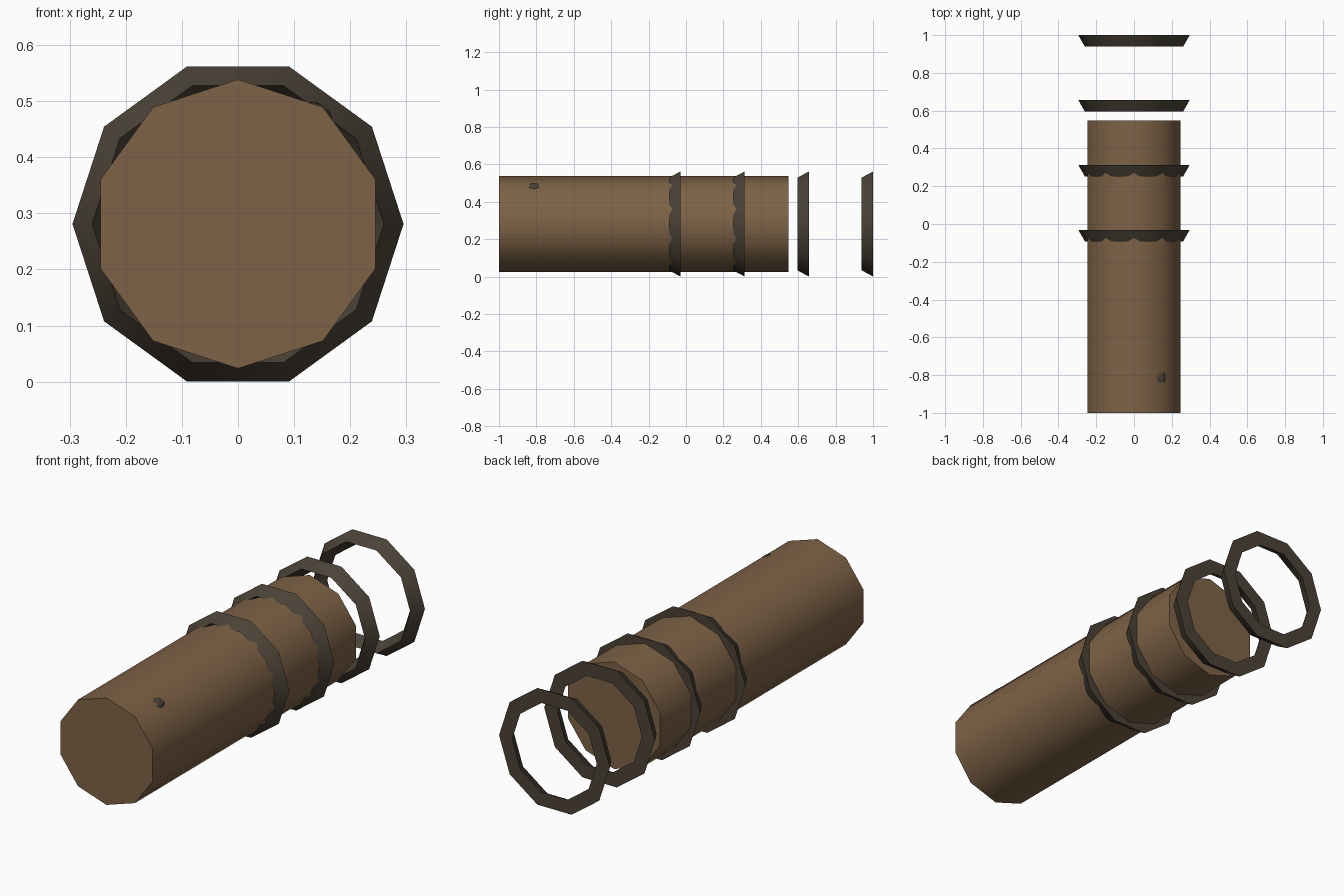
import bpy, bmesh, math
from mathutils import Matrix, Vector

if "Cube" in bpy.data.objects:
    bpy.data.objects.remove(bpy.data.objects["Cube"])

CZ = 0.281          # height of the shared axis
SIDES = 10


def material(name, rgb):
    m = bpy.data.materials.new(name)
    m.diffuse_color = (*rgb, 1)
    m.use_nodes = True
    m.node_tree.nodes["Principled BSDF"].inputs["Base Color"].default_value = m.diffuse_color
    return m


brown = material("bark brown", (0.209, 0.124, 0.062))
dark = material("dark band", (0.070, 0.055, 0.038))


def finish(bm, name, mat):
    bmesh.ops.recalc_face_normals(bm, faces=bm.faces)
    me = bpy.data.meshes.new(name)
    bm.to_mesh(me)
    bm.free()
    me.materials.append(mat)
    ob = bpy.data.objects.new(name, me)
    bpy.context.collection.objects.link(ob)
    bpy.ops.object.select_all(action='DESELECT')
    ob.select_set(True)
    bpy.context.view_layer.objects.active = ob
    bpy.ops.object.shade_smooth_by_angle(angle=math.radians(40))
    return ob


def lathe(name, profile, mat, offset, closed):
    """Sweep (radius, y) points around the y axis; offset turns the polygon."""
    bm = bmesh.new()
    loops = []
    for r, y in profile:
        loops.append([bm.verts.new((r * math.cos(a), y, CZ + r * math.sin(a)))
                      for a in (offset + 2 * math.pi * k / SIDES for k in range(SIDES))])
    n = len(loops)
    for i in range(n if closed else n - 1):
        a, b = loops[i], loops[(i + 1) % n]
        for k in range(SIDES):
            j = (k + 1) % SIDES
            bm.faces.new((a[k], a[j], b[j], b[k]))
    if not closed:
        bm.faces.new(loops[0])
        bm.faces.new(loops[-1])
    return finish(bm, name, mat)


# Main log, with a point at top and bottom
LOG_R = 0.2575
lathe("log", [(LOG_R, -1.0), (LOG_R, 0.547)], brown, math.pi / 2, False)

# Four triangular-section rings, flat at top and bottom
for i in range(4):
    back = 1.0 - 0.3435 * i
    front = back - 0.0615
    lathe(f"ring_{i + 1}", [(0.26, front), (0.295, back), (0.225, back)], dark, 0, True)

# Small knot on the upper right ridge of the log
ang = math.radians(54)
d = LOG_R - 0.0075
centre = Vector((d * math.cos(ang), -0.813, CZ + d * math.sin(ang)))
bm = bmesh.new()
bmesh.ops.create_icosphere(bm, subdivisions=2, radius=1)
bm.transform(Matrix.Translation(centre) @ Matrix.Rotation(-ang, 4, 'Y')
             @ Matrix.Diagonal((0.0095, 0.037, 0.025, 1)))
finish(bm, "knot", dark)
